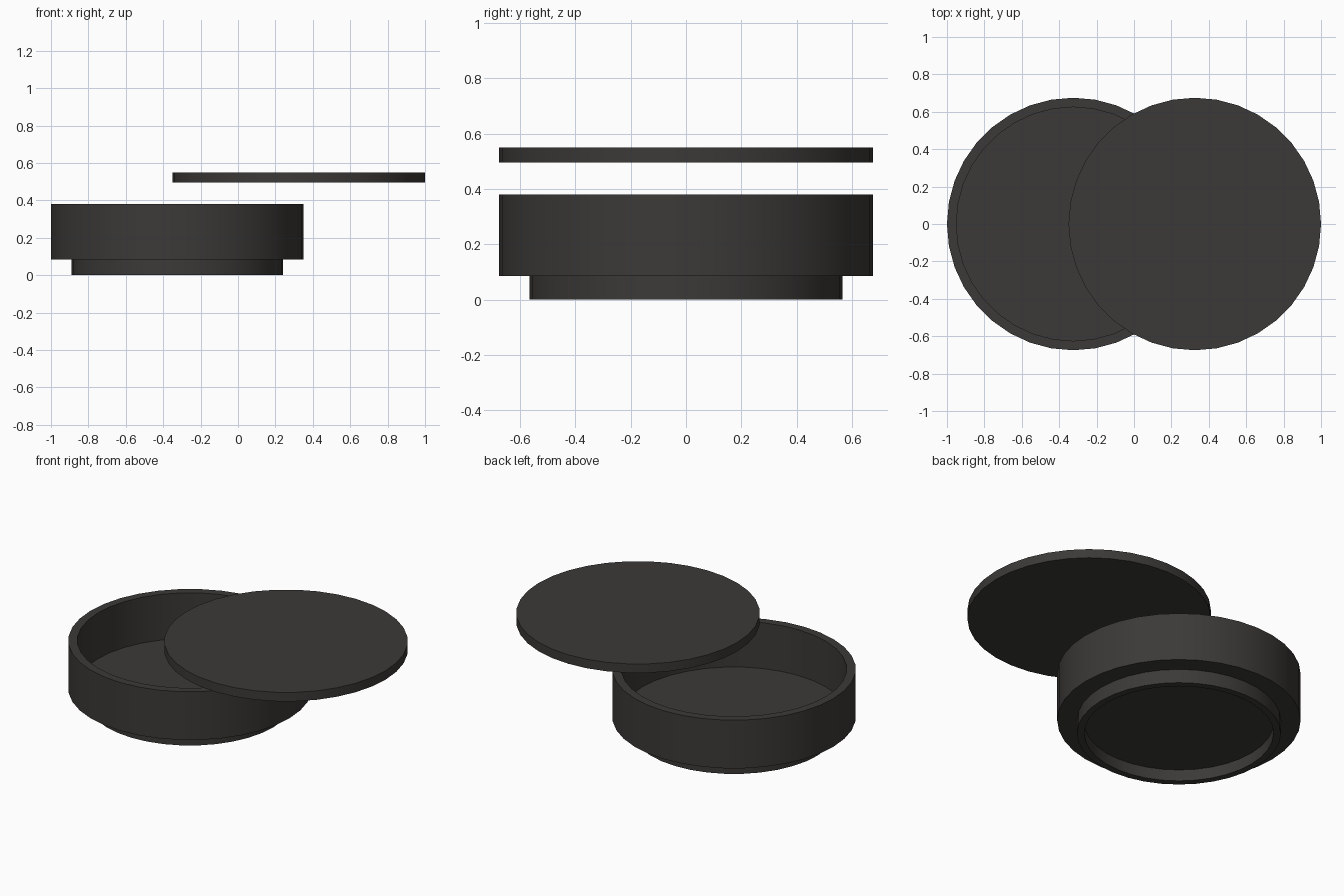
import bpy, bmesh, math

if "Cube" in bpy.data.objects:
    bpy.data.objects.remove(bpy.data.objects["Cube"])

SIDES = 36

charcoal = bpy.data.materials.new("charcoal")
charcoal.diffuse_color = (0.045, 0.042, 0.039, 1)
charcoal.use_nodes = True
charcoal.node_tree.nodes["Principled BSDF"].inputs["Base Color"].default_value = charcoal.diffuse_color


def lathe(name, profile, x):
    """Spin an (r, z) profile, starting and ending on the axis, into a solid."""
    bm = bmesh.new()
    rings = []
    for r, z in profile:
        rings.append([bm.verts.new((r * math.cos(a), r * math.sin(a), z))
                      for a in (2 * math.pi * i / SIDES for i in range(SIDES))])
    for low, high in zip(rings, rings[1:]):
        for i in range(SIDES):
            j = (i + 1) % SIDES
            bm.faces.new((low[i], low[j], high[j], high[i]))
    # Flat discs close the two ends
    bm.faces.new(rings[0][::-1])
    bm.faces.new(rings[-1])
    bmesh.ops.recalc_face_normals(bm, faces=bm.faces)
    mesh = bpy.data.meshes.new(name)
    bm.to_mesh(mesh)
    bm.free()
    mesh.materials.append(charcoal)
    obj = bpy.data.objects.new(name, mesh)
    obj.location.x = x
    bpy.context.collection.objects.link(obj)
    bpy.context.view_layer.objects.active = obj
    obj.select_set(True)
    bpy.ops.object.shade_smooth_by_angle(angle=math.radians(30))
    obj.select_set(False)
    return obj


# Round tray: recessed underside, foot ring, wide wall, inner floor
lathe("round_container", [
    (0.525, 0.07), (0.525, 0), (0.565, 0), (0.565, 0.085),
    (0.675, 0.085), (0.675, 0.38), (0.625, 0.38), (0.625, 0.10)], -0.325)

# Flat lid, slid aside above the tray
lathe("lid", [(0.675, 0.495), (0.675, 0.55)], 0.325)
